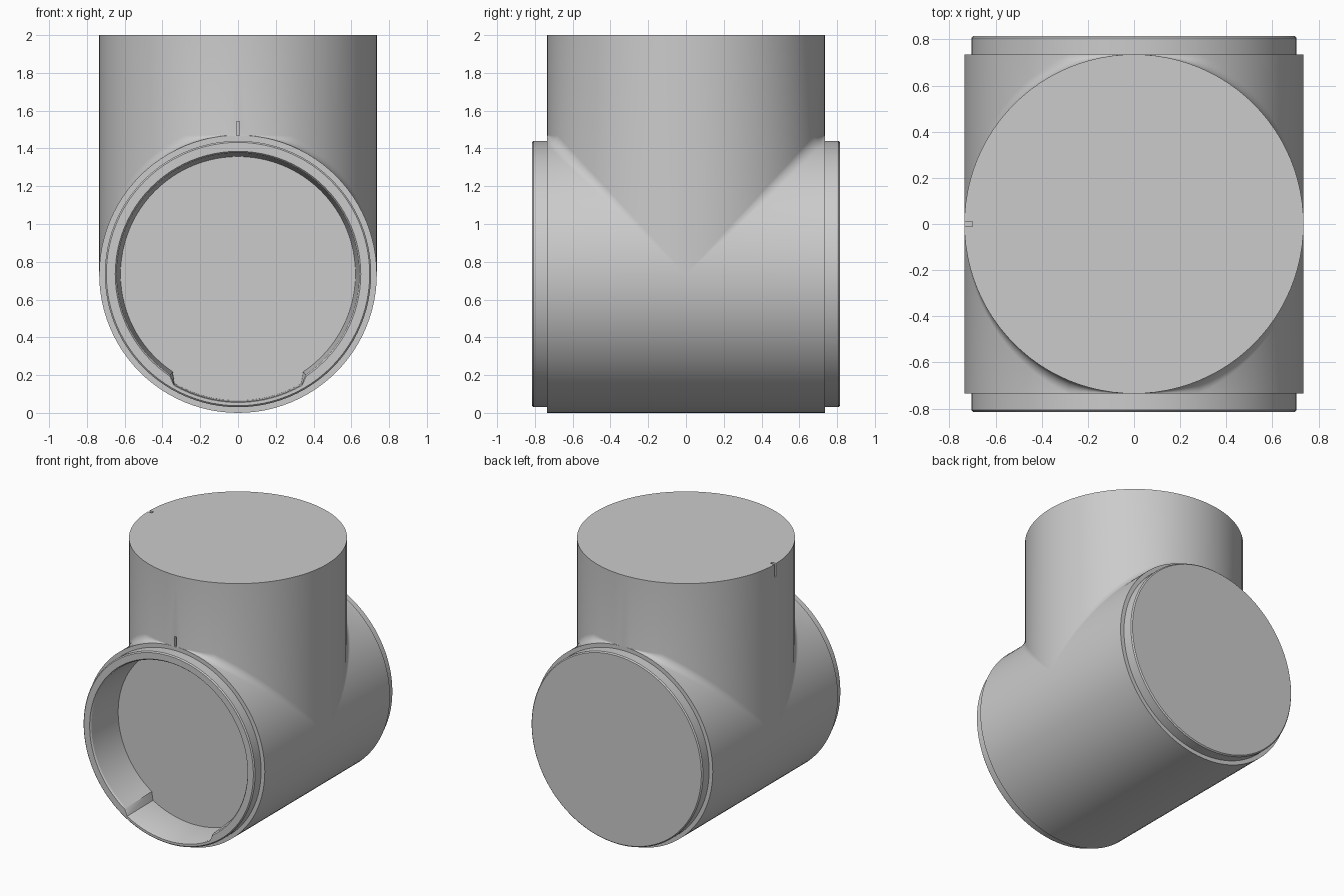
import bpy, bmesh, math

if "Cube" in bpy.data.objects:
    bpy.data.objects.remove(bpy.data.objects["Cube"])

R, C, TOP = 0.735, 0.735, 2.0      # pipe radius, axis height, top of the upright
END = 0.815                        # outer face of the end collars
N = 96                             # segments round each pipe
FILLET, ARC = 0.06, 6

bm = bmesh.new()


def loft(rows, closed=False):
    """Skin neighbouring rows of points with quads."""
    grid = [[bm.verts.new(p) for p in row] for row in rows]
    pairs = list(zip(grid, grid[1:]))
    if closed:
        pairs.append((grid[-1], grid[0]))
    for a, b in pairs:
        for i in range(len(a) - 1):
            bm.faces.new((a[i], a[i + 1], b[i + 1], b[i]))
    return grid


# upright and upper half of the cross pipe, sliced at constant x
for side in (-1, 1):
    rows = []
    for k in range(N // 2 + 1):
        t = -math.pi / 2 + 2 * math.pi * k / N
        x, yv = R * math.sin(t), R * math.cos(t)
        zs = C + yv
        f = min(FILLET * math.cos(t), R - yv)
        row = [(yv, TOP)]
        for j in range(ARC + 1):
            a = math.pi / 2 * j / ARC
            row.append((yv + f * (1 - math.cos(a)), zs + f * (1 - math.sin(a))))
        row.append((R, zs))
        rows.append([(x, side * y, z) for y, z in row])
    loft(rows)

# lower half of the cross pipe
rows = []
for k in range(N // 2 + 1):
    t = math.pi / 2 + 2 * math.pi * k / N
    x, z = R * math.sin(t), C + R * math.cos(t)
    rows.append([(x, -R, z), (x, 0, z), (x, R, z)])
loft(rows)


def end_cap(profile, side):
    """Revolve (radius, groove radius, y) about the cross pipe axis and close it."""
    rows = []
    for k in range(N):
        t = 2 * math.pi * k / N
        low = abs(t - math.pi) < math.radians(31)
        rows.append([((g if low else r) * math.sin(t), side * y,
                      C + (g if low else r) * math.cos(t)) for r, g, y in profile])
    grid = loft(rows, True)
    bm.faces.new([row[-1] for row in grid])


# stepped collars: blind at the back, hollow with a wider bottom at the front
collar = [(r, r, y) for r, y in ((R, R), (0.705, R), (0.705, END - 0.008), (0.697, END))]
end_cap(collar, 1)
end_cap(collar + [(0.65, 0.68, END), (0.642, 0.675, END - 0.01),
                  (0.622, 0.67, 0.52)], -1)

# flat top
bm.faces.new([bm.verts.new((R * math.sin(2 * math.pi * k / N),
                            R * math.cos(2 * math.pi * k / N), TOP)) for k in range(N)])

bmesh.ops.remove_doubles(bm, verts=bm.verts, dist=1e-4)
bmesh.ops.recalc_face_normals(bm, faces=bm.faces)
mesh = bpy.data.meshes.new("pipe_tee")
bm.to_mesh(mesh)
bm.free()
tee = bpy.data.objects.new("pipe_tee", mesh)
bpy.context.collection.objects.link(tee)

# alignment slots: front of the upright, and its left top edge
for loc, size in (((0, -R, 1.505), (0.016, 0.05, 0.075)),
                  ((-R, 0, TOP - 0.03), (0.07, 0.02, 0.13))):
    bpy.ops.mesh.primitive_cube_add(size=1, location=loc)
    cutter = bpy.context.object
    cutter.name = "slot_cutter"
    cutter.scale = size
    cutter.hide_render = True
    bpy.context.view_layer.update()
    mod = tee.modifiers.new("slot", 'BOOLEAN')
    mod.operation, mod.solver, mod.object = 'DIFFERENCE', 'EXACT', cutter
    bpy.context.view_layer.objects.active = tee
    bpy.ops.object.modifier_apply(modifier=mod.name)
    bpy.data.objects.remove(cutter)

bpy.ops.object.select_all(action='DESELECT')
tee.select_set(True)
bpy.context.view_layer.objects.active = tee
bpy.ops.object.shade_smooth_by_angle(angle=math.radians(30))
